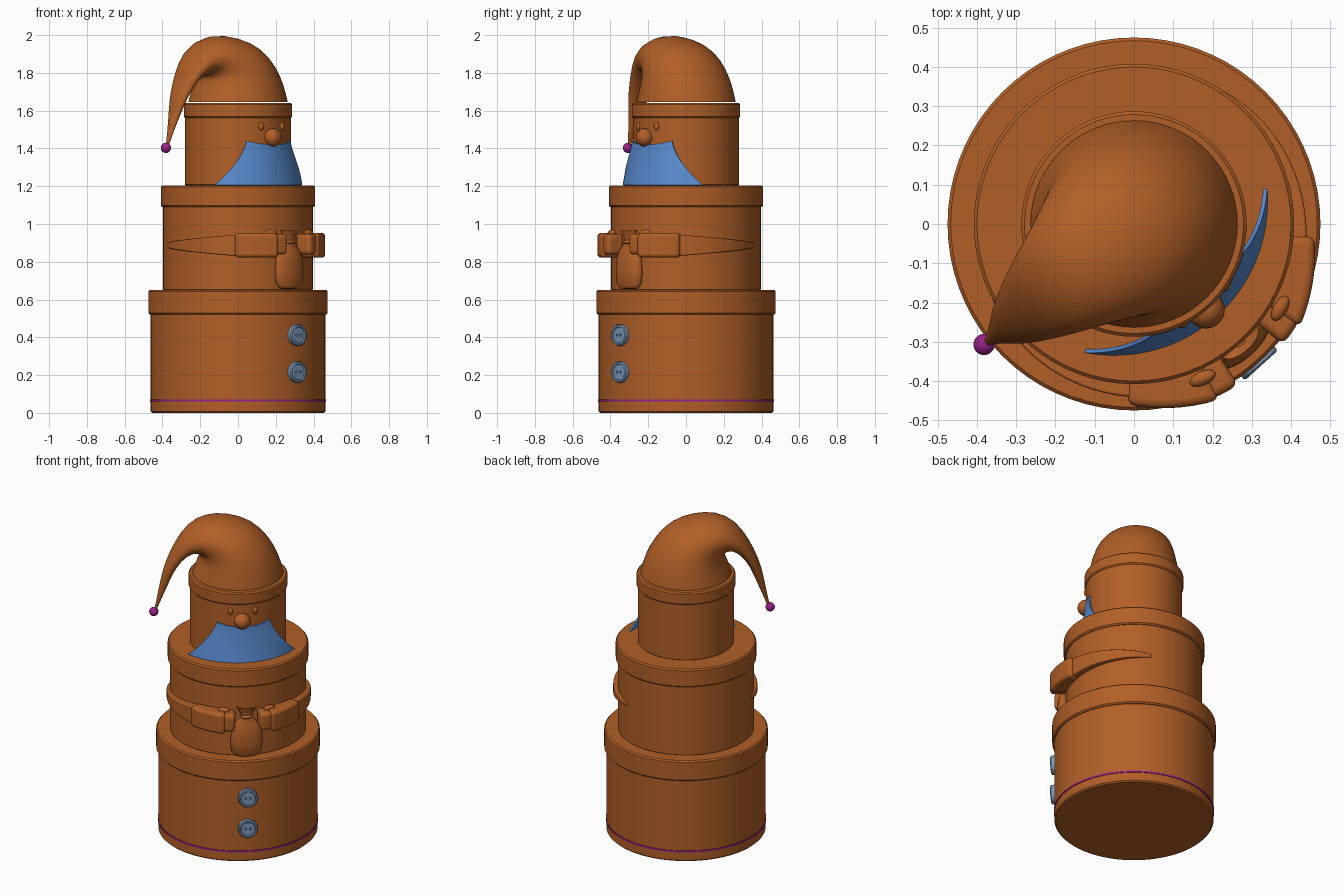
import bpy, bmesh, math
from mathutils import Matrix, Vector

if "Cube" in bpy.data.objects:
    bpy.data.objects.remove(bpy.data.objects["Cube"])

FACE = math.radians(-48)  # direction the figure looks


def material(name, rgb):
    m = bpy.data.materials.new(name)
    m.use_nodes = True
    m.diffuse_color = (*rgb, 1)
    m.node_tree.nodes["Principled BSDF"].inputs["Base Color"].default_value = (*rgb, 1)
    return m


BROWN = material("warm_brown", (0.44, 0.115, 0.02))
BLUE = material("beard_blue", (0.10, 0.26, 0.63))
GREY = material("button_grey_blue", (0.20, 0.32, 0.50))
PURPLE = material("magenta", (0.32, 0.015, 0.25))


def finish(name, bm, mat, angle=40):
    bmesh.ops.recalc_face_normals(bm, faces=bm.faces)
    me = bpy.data.meshes.new(name)
    bm.to_mesh(me)
    bm.free()
    me.materials.append(mat)
    ob = bpy.data.objects.new(name, me)
    bpy.context.collection.objects.link(ob)
    smooth(ob, angle)
    return ob


def smooth(ob, angle=40):
    bpy.ops.object.select_all(action="DESELECT")
    ob.select_set(True)
    bpy.context.view_layer.objects.active = ob
    bpy.ops.object.shade_smooth_by_angle(angle=math.radians(angle))


def apply_modifiers(ob, angle=40):
    bpy.context.view_layer.objects.active = ob
    for m in list(ob.modifiers):
        bpy.ops.object.modifier_apply(modifier=m.name)
    smooth(ob, angle)


def loft(bm, rings, closed=True):
    """Bridge equal rings of points with quads."""
    rows = [[bm.verts.new(p) for p in ring] for ring in rings]
    n = len(rows[0])
    for a, b in zip(rows, rows[1:]):
        for i in range(n if closed else n - 1):
            j = (i + 1) % n
            bm.faces.new((a[i], a[j], b[j], b[i]))
    return rows


def lathe(name, profile, mat, segments=72, matrix=Matrix()):
    bm = bmesh.new()
    rings = []
    for r, z in profile:
        rings.append([(r * math.cos(t), r * math.sin(t), z)
                      for t in (math.tau * k / segments for k in range(segments))])
    rows = loft(bm, rings)
    bm.faces.new(rows[0])
    bm.faces.new(rows[-1])
    bm.transform(matrix)
    return finish(name, bm, mat)


def polar(angle, r, z):
    """Point around the body, angle in degrees from the facing direction."""
    a = FACE + math.radians(angle)
    return Vector((r * math.cos(a), r * math.sin(a), z))


def placed(angle, r, z):
    """Frame on the body: local x outward, y sideways, z up."""
    return Matrix.Translation(polar(angle, r, z)) @ Matrix.Rotation(FACE + math.radians(angle), 4, "Z")


def ball(name, mat, matrix, size):
    bm = bmesh.new()
    bmesh.ops.create_uvsphere(bm, u_segments=24, v_segments=16, radius=1)
    bm.transform(matrix @ Matrix.Diagonal((*size, 1)))
    return finish(name, bm, mat, 60)


def arc_block(name, stations, bevel):
    """Curved block around the body: (angle, inner, outer, low, high)."""
    bm = bmesh.new()
    rows = loft(bm, [[polar(a, ri, lo), polar(a, ro, lo), polar(a, ro, hi), polar(a, ri, hi)]
                     for a, ri, ro, lo, hi in stations])
    bm.faces.new(rows[0])
    bm.faces.new(rows[-1])
    ob = finish(name, bm, BROWN)
    mod = ob.modifiers.new("round", "BEVEL")
    mod.width, mod.segments, mod.angle_limit = bevel, 4, math.radians(40)
    apply_modifiers(ob)
    return ob


# Stacked round boxes, each with an overhanging lid
def round_box(name, r, lid_r, bottom, lid, top):
    b = 0.008
    lathe(name + "_box", [(r - b, bottom), (r, bottom + b), (r, lid + 0.02)], BROWN)
    lathe(name + "_lid", [(lid_r - b, lid), (lid_r, lid + b), (lid_r, top - b), (lid_r - b, top)], BROWN)


round_box("base", 0.462, 0.475, 0, 0.52, 0.65)
round_box("middle", 0.396, 0.408, 0.645, 1.09, 1.205)
round_box("head", 0.28, 0.287, 1.2, 1.56, 1.64)
lathe("base_stripe", [(0.46, 0.06), (0.466, 0.06), (0.466, 0.07), (0.46, 0.07)], PURPLE)

# Floppy hat: rings from the brim over the bend to the hanging tip,
# each as outer point, inner point and half width
side = Vector((-0.78, -0.626, 0))
across = Vector((0.626, -0.78, 0))
hat = [
    (-0.265, 1.645, 0.265, 1.645, 0.265), (-0.24, 1.74, 0.245, 1.70, 0.252),
    (-0.19, 1.84, 0.228, 1.74, 0.235), (-0.10, 1.94, 0.222, 1.765, 0.215),
    (0.03, 1.99, 0.23, 1.785, 0.19), (0.17, 2.005, 0.255, 1.79, 0.155),
    (0.29, 1.95, 0.29, 1.775, 0.125), (0.37, 1.83, 0.335, 1.73, 0.095),
    (0.425, 1.71, 0.375, 1.66, 0.068), (0.45, 1.61, 0.405, 1.585, 0.045),
    (0.47, 1.5, 0.44, 1.5, 0.022), (0.488, 1.41, 0.475, 1.41, 0.008)]
bm = bmesh.new()
rings = []
for so, zo, si, zi, w in hat:
    outer = side * so + Vector((0, 0, zo))
    inner = side * si + Vector((0, 0, zi))
    mid, axis = (outer + inner) / 2, (outer - inner) / 2
    rings.append([mid + axis * math.cos(t) + across * w * math.sin(t)
                  for t in (math.tau * k / 32 for k in range(32))])
loft(bm, rings)
ob = finish("hat", bm, BROWN, 180)
ob.modifiers.new("soften", "SUBSURF").levels = 1
apply_modifiers(ob, 180)
ball("hat_pompom", PURPLE, Matrix.Translation((-0.382, -0.307, 1.403)), (0.027,) * 3)

# Face
ball("nose", BROWN, placed(-2, 0.285, 1.458), (0.048,) * 3)
for label, a in (("left", 14), ("right", -16)):
    ball(label + "_eye", BROWN, placed(a, 0.28, 1.517), (0.013, 0.015, 0.023))

# Beard: a flaring sheet wrapped round the head
bm = bmesh.new()
rings = []
for k in range(13):
    v = k / 12
    half = 33 + 30 * (1 - v) ** 1.4
    row = []
    for i in range(25):
        t = i / 12 - 1
        r = 0.283 + (1 - v) ** 1.3 * (0.028 + 0.035 * t * t)
        row.append(polar(half * t, r, 1.205 + v * (0.235 - 0.02 * (1 - t * t))))
    rings.append(row)
loft(bm, rings, closed=False)
ob = finish("beard", bm, BLUE)
mod = ob.modifiers.new("thickness", "SOLIDIFY")
mod.thickness, mod.offset = 0.01, 0
apply_modifiers(ob)

# Arms tapering round the middle box, with cuffed mittens
for label, s in (("left", 1), ("right", -1)):
    arm = []
    for k in range(17):
        u = k / 16
        h = 0.012 + 0.048 * (1 - u)
        arm.append((s * (38 + 75 * u), 0.385, 0.398 + 0.045 * (1 - u) ** 0.7, 0.887 - h, 0.887 + h))
    arc_block(label + "_arm", arm, 0.008)
    cuff = [(s * a, 0.39, 0.50 - 0.0013 * (a - 14), 0.822, 0.953) for a in range(16, 45, 4)]
    arc_block(label + "_cuff", cuff, 0.02)
    hand = [(s * a, 0.39, 0.488, 0.838, 0.948) for a in (9, 12, 15, 18)]
    arc_block(label + "_mitten", hand, 0.025)
    ball(label + "_thumb", BROWN, placed(s * 18, 0.43, 0.953), (0.018, 0.035, 0.017))

# Tied sack hanging between the mittens
lathe("sack", [(0.02, 0.655), (0.065, 0.66), (0.088, 0.685), (0.095, 0.74), (0.09, 0.81),
               (0.07, 0.86), (0.028, 0.905), (0.04, 0.935), (0.058, 0.965), (0.02, 0.945)],
      BROWN, 32, placed(0, 0.405, 0) @ Matrix.Diagonal((0.45, 1, 1, 1)))
ball("sack_tie", BROWN, placed(0, 0.41, 0.905), (0.022, 0.036, 0.012))

# Two-hole buttons
outward = Matrix.Rotation(math.pi / 2, 4, "Y")
for label, z in (("upper", 0.412), ("lower", 0.216)):
    ob = lathe(label + "_button", [(0.05, -0.015), (0.057, -0.01), (0.057, 0.012), (0.052, 0.017),
                                   (0.044, 0.017), (0.04, 0.012)],
               GREY, 40, placed(0, 0.468, z) @ outward)
    for n, y in enumerate((-0.014, 0.014)):
        cutter = lathe(f"{label}_hole_cutter_{n}", [(0.007, 0), (0.007, 0.04)], GREY, 12,
                       placed(0, 0.468, z) @ Matrix.Translation((0, y, 0)) @ outward)
        cutter.hide_render = True
        cutter.hide_set(True)
        mod = ob.modifiers.new("hole", "BOOLEAN")
        mod.operation, mod.object = "DIFFERENCE", cutter
    apply_modifiers(ob)
